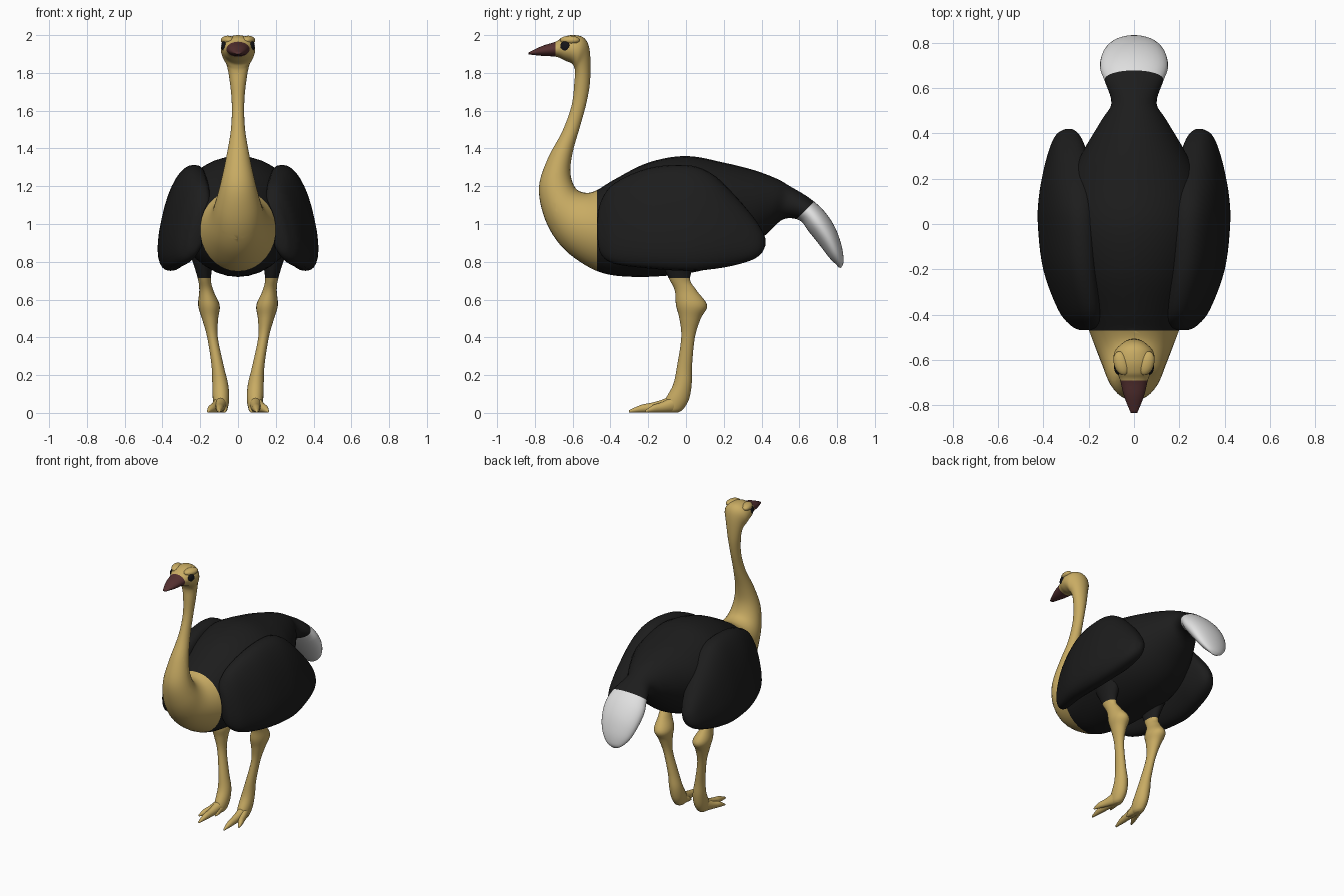
import bpy, bmesh, math
from mathutils import Vector

cube = bpy.data.objects.get("Cube")
if cube:
    bpy.data.objects.remove(cube, do_unlink=True)


def material(name, colour):
    mat = bpy.data.materials.new(name)
    mat.use_nodes = True
    rgba = (*colour, 1)
    mat.diffuse_color = rgba
    mat.node_tree.nodes["Principled BSDF"].inputs["Base Color"].default_value = rgba
    return mat


SKIN = material("tan_skin", (.58, .41, .125))
BLACK = material("black_feathers", (.012, .012, .012))
WHITE = material("white_feathers", (.75, .75, .75))
BEAK = material("brown_beak", (.09, .03, .03))
EYE = material("dark_eye", (.008, .008, .01))


def spline(stations, steps):
    """Smooth curve through every station (Catmull-Rom on all values)."""
    result = []
    last = len(stations) - 1
    for i in range(last):
        a, b, c, d = (stations[min(max(i + k, 0), last)] for k in (-1, 0, 1, 2))
        for s in range(steps):
            t = s / steps
            result.append([
                q + t / 2 * (r - p + t * (2 * p - 5 * q + 4 * r - w + t * (3 * (q - r) + w - p)))
                for p, q, r, w in zip(a, b, c, d)])
    result.append(list(stations[last]))
    return result


def rounded(value, power):
    return math.copysign(abs(value) ** power, value)


def loft(name, stations, frame, mats, cuts=(), rule=None, side=1, steps=5, sides=32, power=1):
    """Skin rounded rings; frame() turns a station into two edge points and a half width."""
    bm = bmesh.new()
    rings = []
    for station in spline(stations, steps):
        a, b, width = frame(*station)
        a, b = Vector(a), Vector(b)
        centre, half = (a + b) / 2, (a - b) / 2
        ring = []
        for k in range(sides):
            angle = math.tau * k / sides
            across = width * rounded(math.sin(angle), power)
            p = centre + half * rounded(math.cos(angle), power) + Vector((across, 0, 0))
            ring.append(bm.verts.new((p.x * side, p.y, p.z)))
        rings.append(ring)
    for lower, upper in zip(rings, rings[1:]):
        for k in range(sides):
            n = (k + 1) % sides
            bm.faces.new((lower[k], lower[n], upper[n], upper[k]))
    bm.faces.new(rings[0])
    bm.faces.new(rings[-1])
    # Clean colour borders
    for point, normal in cuts:
        geom = bm.verts[:] + bm.edges[:] + bm.faces[:]
        bmesh.ops.bisect_plane(bm, geom=geom, plane_co=point, plane_no=normal)
    bmesh.ops.recalc_face_normals(bm, faces=bm.faces)
    for face in bm.faces:
        face.smooth = True
        if rule:
            face.material_index = rule(face.calc_center_median())
    mesh = bpy.data.meshes.new(name)
    bm.to_mesh(mesh)
    bm.free()
    for mat in mats:
        mesh.materials.append(mat)
    bpy.context.collection.objects.link(bpy.data.objects.new(name, mesh))


def ellipsoid(name, location, radii, turn, mat):
    bpy.ops.mesh.primitive_uv_sphere_add(segments=16, ring_count=10, radius=1,
                                         location=location, rotation=(0, 0, turn))
    obj = bpy.context.object
    obj.name = name
    obj.scale = radii
    obj.data.materials.append(mat)
    bpy.ops.object.shade_smooth()


def profile_frame(ya, za, yb, zb, width):
    return (0, ya, za), (0, yb, zb), width


def wing_frame(y, top, bottom, x, width):
    lean = (top - bottom) * .11
    return (x - lean, y, top), (x + lean, y, bottom), width


def leg_frame(z, back, front, x, width):
    return (x, back, z), (x, front, z), width


def toe_frame(y, top, bottom, x, width):
    return (x, y, top), (x, y, bottom), width


# Beak, head and neck: upper/back edge, lower/front edge, half width
head_neck = [
    (-.835, 1.908, -.835, 1.898, .014),
    (-.76, 1.943, -.76, 1.89, .044),
    (-.69, 1.965, -.685, 1.885, .062),
    (-.655, 1.988, -.64, 1.865, .08),
    (-.6, 2, -.605, 1.85, .09),
    (-.54, 1.985, -.592, 1.83, .086),
    (-.51, 1.92, -.587, 1.805, .064),
    (-.507, 1.77, -.59, 1.76, .045),
    (-.525, 1.65, -.605, 1.63, .033),
    (-.56, 1.52, -.655, 1.49, .037),
    (-.6, 1.38, -.73, 1.35, .06),
    (-.612, 1.27, -.778, 1.2, .088),
]
# Chest, back and tail, same layout
torso_tail = [
    (-.585, 1.19, -.755, 1.05, .117),
    (-.53, 1.165, -.69, .92, .142),
    (-.47, 1.18, -.59, .82, .175),
    (-.38, 1.235, -.44, .74, .222),
    (-.2, 1.325, -.25, .72, .29),
    (0, 1.36, -.02, .735, .325),
    (.2, 1.325, .16, .775, .295),
    (.36, 1.285, .3, .84, .22),
    (.48, 1.24, .43, .95, .145),
    (.55, 1.2, .515, 1.025, .1),
    (.65, 1.14, .6, 1.02, .127),
    (.73, 1.07, .65, .96, .15),
    (.79, .98, .71, .885, .14),
    (.825, .88, .76, .82, .108),
    (.834, .8, .795, .785, .06),
    (.82, .768, .808, .77, .02),
]


def body_colour(c):
    if c.y < -.69 and c.z > 1.8:
        return 3
    if c.y < -.47:
        return 0
    return 2 if c.y - c.z > -.44 else 1


loft("body", head_neck + torso_tail, profile_frame, [SKIN, BLACK, WHITE, BEAK],
     cuts=[((0, -.69, 0), (0, 1, 0)), ((0, -.47, 0), (0, 1, 0)),
           ((0, 0, .44), (0, 1, -1))],
     rule=body_colour)

# Wing: y, top, bottom, centre x, half thickness
wing = [
    (-.468, 1.03, .92, .215, .02),
    (-.45, 1.12, .84, .215, .05),
    (-.38, 1.215, .79, .24, .077),
    (-.2, 1.295, .765, .28, .1),
    (0, 1.312, .752, .295, .108),
    (.13, 1.27, .76, .295, .105),
    (.25, 1.16, .78, .292, .092),
    (.35, 1.045, .81, .293, .067),
    (.4, .97, .845, .292, .043),
    (.42, .925, .885, .288, .012),
]
# Leg: height, back, front, centre x, half width
leg = [
    (.86, .08, -.16, .19, .07),
    (.72, .022, -.095, .179, .036),
    (.65, .055, -.06, .168, .037),
    (.57, .112, -.053, .154, .057),
    (.5, .078, -.035, .148, .043),
    (.4, .047, -.025, .135, .028),
    (.25, .032, -.047, .108, .032),
    (.15, .03, -.068, .094, .042),
    (.07, .015, -.11, .09, .043),
    (.02, -.015, -.12, .09, .034),
    (.003, -.04, -.1, .09, .02),
]
# Toe section heights and half widths from root to tip
toe_shape = [(.105, .036), (.075, .03), (.055, .024), (.042, .019), (.014, .006)]


def toe(name, tip_x, tip_y, side):
    root_x, root_y = .09, -.05
    stations = []
    for i, (height, width) in enumerate(toe_shape):
        t = i / (len(toe_shape) - 1)
        stations.append((root_y + (tip_y - root_y) * t, height, .002,
                         root_x + (tip_x - root_x) * t, width))
    loft(name, stations, toe_frame, [SKIN], side=side, steps=4, sides=16)


for label, side in (("left", 1), ("right", -1)):
    loft(label + "_wing", wing, wing_frame, [BLACK], side=side, power=.85)
    loft(label + "_leg", leg, leg_frame, [SKIN, BLACK], side=side, sides=24,
         cuts=[((0, 0, .715), (0, 0, 1))], rule=lambda c: int(c.z > .715))
    toe(label + "_middle_toe", .1, -.302, side)
    toe(label + "_outer_toe", .158, -.215, side)
    toe(label + "_inner_toe", .07, -.155, side)
    ellipsoid(label + "_eye", (side * .076, -.641, 1.942), (.011, .026, .026), side * -.3, EYE)
    ellipsoid(label + "_brow", (side * .055, -.615, 1.973), (.034, .055, .024), side * -.3, SKIN)
